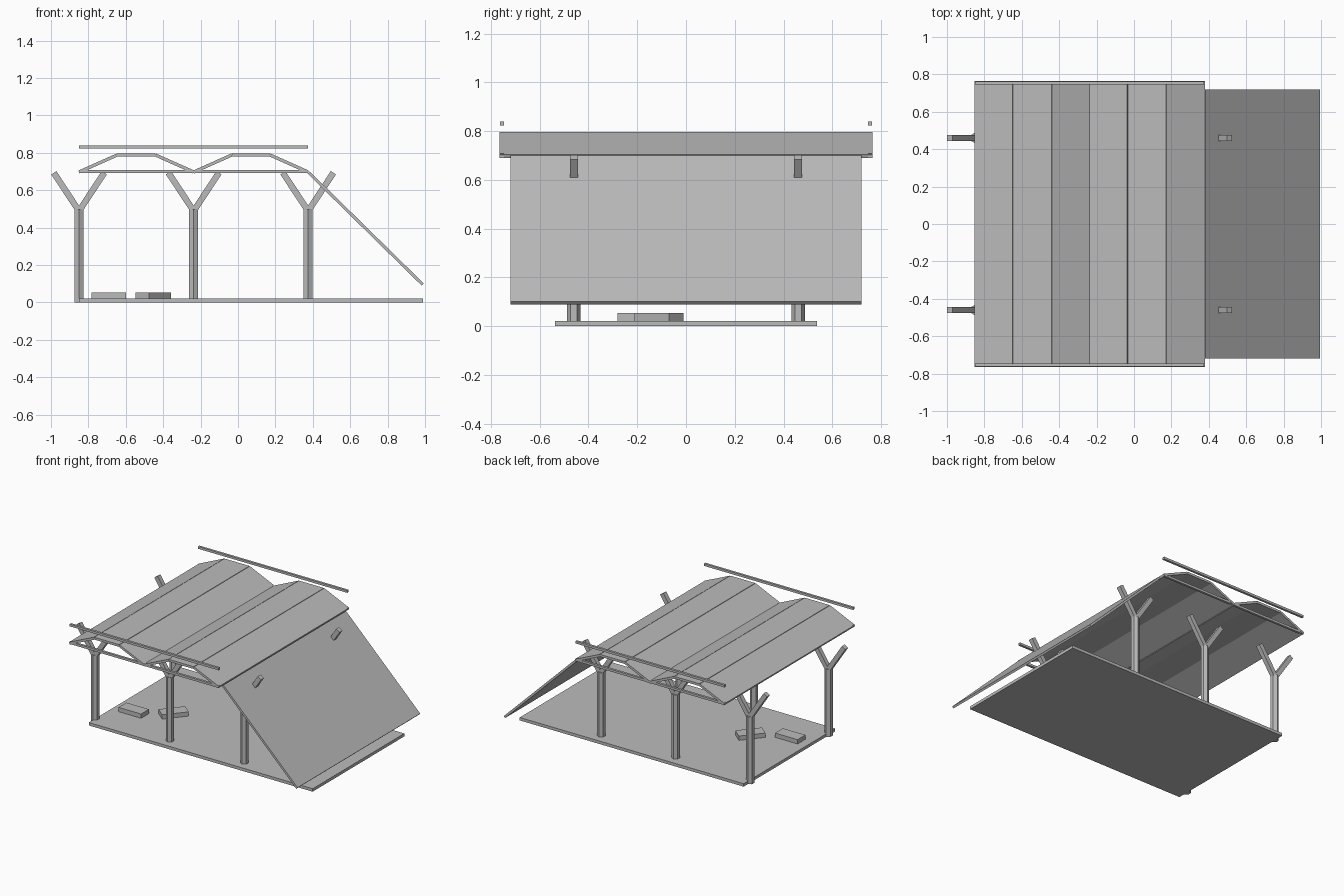
import bpy, math
from mathutils import Vector

cube = bpy.data.objects.get("Cube")
if cube:
    bpy.data.objects.remove(cube, do_unlink=True)

grey = bpy.data.materials.new("plain grey")
grey.use_nodes = True
colour = (0.5, 0.5, 0.5, 1)
grey.diffuse_color = colour
grey.node_tree.nodes["Principled BSDF"].inputs["Base Color"].default_value = colour


def finish(name):
    obj = bpy.context.object
    obj.name = name
    obj.data.name = name
    obj.data.materials.append(grey)
    return obj


def box(name, centre, size, turn=0):
    bpy.ops.mesh.primitive_cube_add(size=1, location=centre, rotation=(0, 0, turn))
    obj = finish(name)
    obj.scale = size
    return obj


def slab(name, start, end, thick, y, depth):
    """Board running between two (x, z) points, with its depth along y."""
    a, b = Vector(start), Vector(end)
    d, mid = b - a, (a + b) / 2
    bpy.ops.mesh.primitive_cube_add(size=1, location=(mid.x, y, mid.y),
                                    rotation=(0, -math.atan2(d.y, d.x), 0))
    obj = finish(name)
    obj.scale = (d.length, depth, thick)
    return obj


post_xs = (-0.85, -0.237, 0.375)
bar = 0.017

# Floor
box("floor", (0.07, 0, 0.011), (1.84, 1.075, 0.022))

# Forked posts
for y in (-0.46, 0.46):
    for x in post_xs:
        bpy.ops.mesh.primitive_cylinder_add(vertices=6, radius=0.028, depth=0.5,
                                            location=(x, y, 0.25))
        finish("post")
        for side in (-1, 1):
            slab("post_branch", (x, 0.488), (x + side * 0.135, 0.693), 0.033, y, 0.033)

# Two vaulted roof bays, each with three panels, tie beams and upper rails
for left, right in zip(post_xs, post_xs[1:]):
    third = (right - left) / 3
    profile = [(left, 0.697), (left + third, 0.788),
               (right - third, 0.788), (right, 0.697)]
    for start, end in zip(profile, profile[1:]):
        slab("roof_panel", start, end, bar, 0, 1.53)
    for y in (-0.754, 0.754):
        slab("tie_beam", (left, 0.7), (right, 0.7), bar, y, bar)
        slab("upper_rail", (left, 0.831), (right, 0.831), bar, y, bar)

# Sloping side panel
slab("side_panel", (0.378, 0.694), (0.988, 0.095), 0.016, 0, 1.44)

# Low blocks on the floor
box("straight_block", (-0.692, -0.235, 0.037), (0.185, 0.092, 0.034))
box("turned_block", (-0.452, -0.11, 0.037), (0.185, 0.092, 0.034), math.radians(50))
